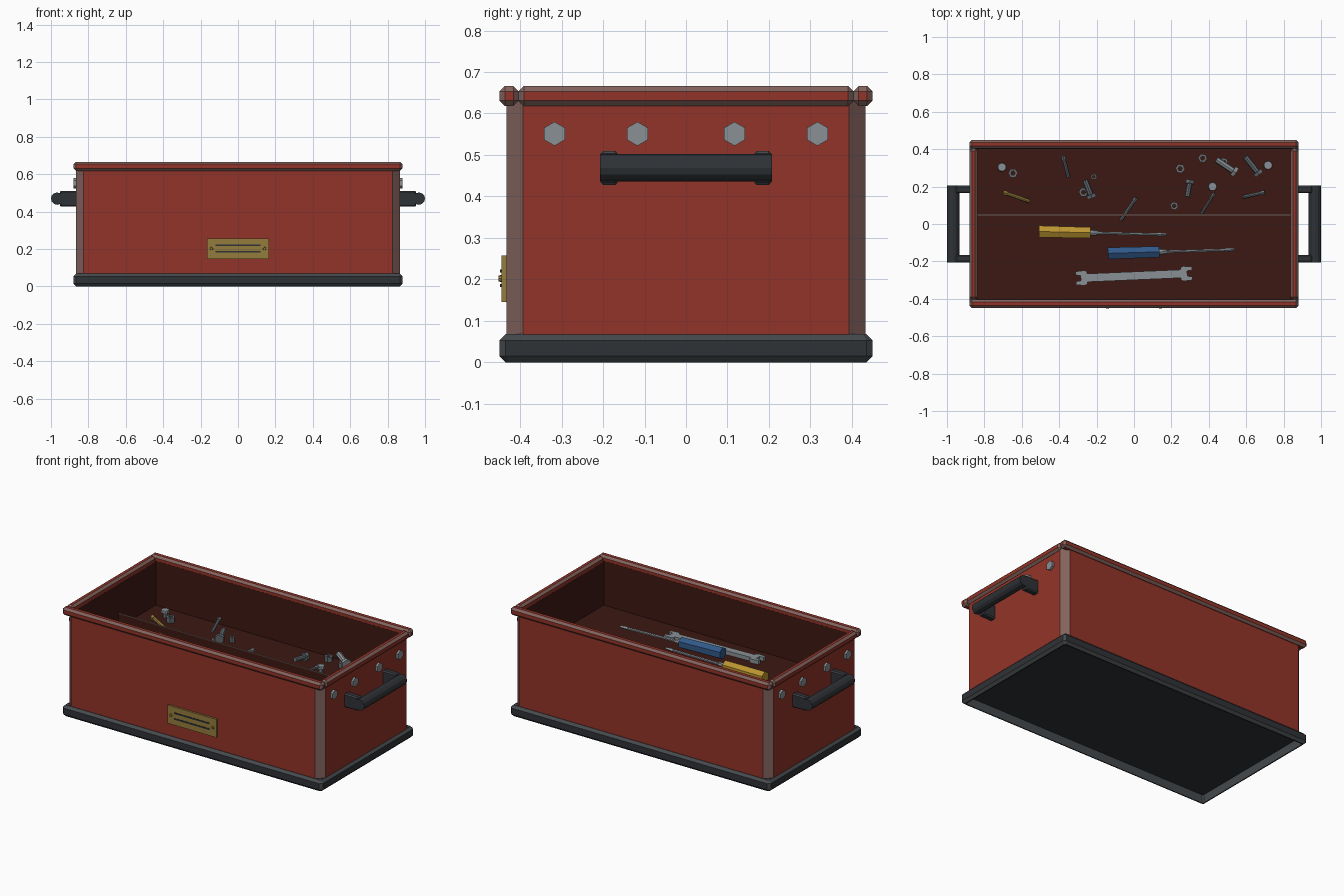
import bpy, bmesh, math
from mathutils import Vector, Matrix

if "Cube" in bpy.data.objects:
    bpy.data.objects.remove(bpy.data.objects["Cube"])


def mat(name, r, g, b):
    m = bpy.data.materials.new(name)
    m.diffuse_color = (r, g, b, 1)
    m.use_nodes = True
    m.node_tree.nodes["Principled BSDF"].inputs["Base Color"].default_value = m.diffuse_color
    return m


RED = mat("red_paint", 0.29, 0.034, 0.021)
INNER = mat("dark_interior", 0.046, 0.009, 0.006)
WORN = mat("worn_edge", 0.23, 0.125, 0.11)
DARK = mat("dark_steel", 0.028, 0.032, 0.037)
DARK_EDGE = mat("dark_steel_edge", 0.06, 0.067, 0.072)
METAL = mat("bare_metal", 0.25, 0.28, 0.30)
DULL = mat("dull_metal", 0.13, 0.15, 0.165)
BRASS = mat("brass", 0.30, 0.20, 0.045)
YELLOW = mat("yellow_grip", 0.5, 0.3, 0.03)
BLUE = mat("blue_grip", 0.03, 0.10, 0.25)

FLOOR = 0.365


def finish(bm, name, *mats):
    bmesh.ops.recalc_face_normals(bm, faces=bm.faces)
    me = bpy.data.meshes.new(name)
    bm.to_mesh(me)
    bm.free()
    for m in mats:
        me.materials.append(m)
    ob = bpy.data.objects.new(name, me)
    bpy.context.collection.objects.link(ob)
    return ob


def box(name, lo, hi, material, bevel=0, edge=None):
    lo, hi = Vector(lo), Vector(hi)
    bm = bmesh.new()
    bmesh.ops.create_cube(bm, size=1, matrix=Matrix.Translation((lo + hi) / 2)
                          @ Matrix.Diagonal((*(hi - lo), 1)))
    ob = finish(bm, name, material, *([edge] if edge else []))
    if bevel:
        mod = ob.modifiers.new("chamfer", 'BEVEL')
        mod.width = bevel
        mod.segments = 1
        if edge:
            mod.material = 1
    return ob


def rod(bm, a, b, r, sides=8, r2=None, spin=0, index=0):
    a, b = Vector(a), Vector(b)
    d = b - a
    m = (Matrix.Translation((a + b) / 2) @ d.to_track_quat('Z', 'Y').to_matrix().to_4x4()
         @ Matrix.Rotation(spin, 4, 'Z'))
    old = set(bm.faces)
    bmesh.ops.create_cone(bm, cap_ends=True, segments=sides, radius1=r,
                          radius2=r if r2 is None else r2, depth=d.length, matrix=m)
    for f in set(bm.faces) - old:
        f.material_index = index


# Outer wall with wide worn chamfers at the four corners
X, Y, C = 0.866, 0.433, 0.04
ring = [(X - C, -Y), (X, C - Y), (X, Y - C), (X - C, Y),
        (C - X, Y), (-X, Y - C), (-X, C - Y), (C - X, -Y)]
bm = bmesh.new()
low = [bm.verts.new((x, y, 0.055)) for x, y in ring]
top = [bm.verts.new((x, y, 0.64)) for x, y in ring]
for i in range(8):
    j = (i + 1) % 8
    bm.faces.new((low[i], low[j], top[j], top[i])).material_index = (i + 1) % 2
finish(bm, "outer_walls", RED, WORN)

# Interior liner, floor and divider
for s, n in ((-1, "left"), (1, "right")):
    x0, x1 = sorted((s * 0.838, s * 0.848))
    box(f"inner_wall_{n}", (x0, -0.405, FLOOR), (x1, 0.405, 0.635), INNER)
for s, n in ((-1, "front"), (1, "back")):
    y0, y1 = sorted((s * 0.402, s * 0.412))
    box(f"inner_wall_{n}", (-0.84, y0, FLOOR), (0.84, y1, 0.635), INNER)
box("tray_floor", (-0.84, -0.405, FLOOR - 0.02), (0.84, 0.405, FLOOR), INNER)
box("tray_divider", (-0.84, 0.043, FLOOR), (0.84, 0.053, 0.448), INNER)
box("divider_edge", (-0.84, 0.043, 0.448), (0.84, 0.053, 0.451), WORN)

# Base skid: a chamfered frame around a recessed bottom plate
bm = bmesh.new()
c, lip, recess = 0.015, 0.022, 0.052
profile = [(lip, 0), (c, 0), (0, c), (0, 0.068 - c), (c, 0.068), (0.03, 0.068), (lip, recess)]
loops = []
for inset, z in profile:
    x, y = 0.88 - inset, 0.45 - inset
    k = c if inset < c else c * 0.5
    loops.append([bm.verts.new((px, py, z)) for px, py in (
        (x - k, -y), (x, k - y), (x, y - k), (x - k, y),
        (k - x, y), (-x, y - k), (-x, k - y), (k - x, -y))])
for a, b, e in [(0, 1, 0), (1, 2, 1), (2, 3, 0), (3, 4, 1), (4, 5, 0), (0, 6, 1)]:
    for i in range(8):
        j = (i + 1) % 8
        f = bm.faces.new((loops[a][i], loops[a][j], loops[b][j], loops[b][i]))
        f.material_index = 1 if e or i % 2 == 0 else 0
bm.faces.new(loops[6])
finish(bm, "base_skid", DARK, DARK_EDGE)

# Rim rails
for s, n in ((-1, "front"), (1, "back")):
    y0, y1 = sorted((s * 0.403, s * 0.45))
    box(f"rim_{n}", (-0.88, y0, 0.618), (0.88, y1, 0.666), RED, 0.013, WORN)
for s, n in ((-1, "left"), (1, "right")):
    x0, x1 = sorted((s * 0.836, s * 0.88))
    box(f"rim_{n}", (x0, -0.404, 0.618), (x1, 0.404, 0.666), RED, 0.013, WORN)

# End handles with brackets, and hex bolt heads
for s, n in ((-1, "left"), (1, "right")):
    for t, k in ((-1, "front"), (1, "back")):
        x0, x1 = sorted((s * 0.86, s * 0.953))
        y0, y1 = sorted((t * 0.165, t * 0.205))
        box(f"handle_bracket_{n}_{k}", (x0, y0, 0.427), (x1, y1, 0.51), DARK, 0.006, DARK_EDGE)
    bm = bmesh.new()
    rod(bm, (s * 0.967, -0.207, 0.469), (s * 0.967, 0.207, 0.469), 0.033, 12)
    finish(bm, f"handle_bar_{n}", DARK)
    bm = bmesh.new()
    for y in (-0.317, -0.117, 0.117, 0.317):
        v = bmesh.ops.create_cone(bm, cap_ends=True, segments=6, radius1=0.029, radius2=0.029,
                                  depth=0.022)["verts"]
        bmesh.ops.transform(bm, verts=v, matrix=Matrix.Translation((s * 0.868, y, 0.551))
                            @ Matrix.Rotation(math.pi / 2, 4, 'Y')
                            @ Matrix.Rotation(math.pi / 6, 4, 'Z'))
    finish(bm, f"side_bolts_{n}", METAL)

# Brass plate with two bars and two rivets
box("name_plate", (-0.165, -0.445, 0.146), (0.165, -0.43, 0.257), BRASS)
for z, n in ((0.22, "upper"), (0.185, "lower")):
    box(f"plate_bar_{n}", (-0.12, -0.448, z - 0.004), (0.12, -0.44, z + 0.004), DARK)
bm = bmesh.new()
for x in (-0.142, 0.142):
    rod(bm, (x, -0.44, 0.202), (x, -0.452, 0.202), 0.01, 8, 0.007)
finish(bm, "plate_rivets", BRASS)


# Screwdrivers: hexagonal grip, ferrule, shaft and flat tip
def screwdriver(name, a, b, z, grip):
    a, b = Vector((*a, z)), Vector((*b, z - 0.01))
    d = (b - a).normalized()
    bm = bmesh.new()
    rod(bm, a, a + d * 0.275, 0.036, 6, 0.034)
    rod(bm, a + d * 0.275, a + d * 0.315, 0.017, 8, 0.013, index=1)
    rod(bm, a + d * 0.31, b - d * 0.05, 0.008, 6, index=1)
    rod(bm, b - d * 0.05, b, 0.011, 4, 0.007, index=1)
    finish(bm, name, grip, METAL)


screwdriver("yellow_screwdriver", (-0.508, -0.04), (0.175, -0.057), 0.42, YELLOW)
screwdriver("blue_screwdriver", (-0.14, -0.157), (0.54, -0.137), 0.425, BLUE)

# Double open-ended wrench
q = [(0.25, 0.022), (0.25, 0.034), (0.265, 0.04), (0.312, 0.036), (0.312, 0.017), (0.285, 0.014)]
outline = (q + [(x, -y) for x, y in reversed(q)] + [(-x, -y) for x, y in q]
           + [(-x, y) for x, y in reversed(q)])
bm = bmesh.new()
face = bm.faces.new([bm.verts.new((x, y, 0)) for x, y in outline])
ext = bmesh.ops.extrude_face_region(bm, geom=[face])["geom"]
bmesh.ops.translate(bm, vec=(0, 0, 0.024),
                    verts=[g for g in ext if isinstance(g, bmesh.types.BMVert)])
wrench = finish(bm, "wrench", METAL)
wrench.location = (0, -0.277, FLOOR)
wrench.rotation_euler.z = 0.043

# Loose bolts and pins: head end, tip end, shaft radius, material
bolts = [((-0.38, 0.365), (-0.35, 0.25), 0.010, DULL), ((-0.225, 0.14), (-0.262, 0.235), 0.016, DULL),
         ((0.012, 0.14), (-0.07, 0.022), 0.010, DULL), ((0.30, 0.235), (0.285, 0.145), 0.014, DULL),
         ((0.43, 0.165), (0.36, 0.055), 0.008, DULL), ((0.545, 0.275), (0.44, 0.345), 0.017, METAL),
         ((0.67, 0.265), (0.595, 0.36), 0.016, DULL), ((-0.70, 0.17), (-0.56, 0.122), 0.011, BRASS),
         ((0.70, 0.17), (0.585, 0.145), 0.010, DULL)]
for i, (a, b, r, m) in enumerate(bolts):
    thick = r > 0.012
    a, b = Vector((*a, 0.42)), Vector((*b, 0.43 if thick else 0.39))
    d = (b - a).normalized()
    bm = bmesh.new()
    rod(bm, a, a + d * 0.02, r * (1.8 if thick else 1.3), 6)
    rod(bm, a + d * 0.02, b, r, 8)
    finish(bm, f"loose_bolt_{i + 1}", m)

# Hex nuts with a real hole
nuts = [(-0.647, 0.272, 0.026), (-0.27, 0.17, 0.026), (-0.215, 0.252, 0.017), (0.247, 0.296, 0.026),
        (0.367, 0.352, 0.025), (0.215, 0.097, 0.023), (0.48, 0.33, 0.025)]
for i, (x, y, r) in enumerate(nuts):
    bm = bmesh.new()
    rings = [[bm.verts.new((x + k * r * math.cos(t * math.pi / 3 + i),
                            y + k * r * math.sin(t * math.pi / 3 + i), z)) for t in range(6)]
             for k, z in ((1, FLOOR), (1, 0.396), (0.45, 0.396), (0.45, FLOOR))]
    for n in range(4):
        p, s = rings[n], rings[(n + 1) % 4]
        for t in range(6):
            bm.faces.new((p[t], p[(t + 1) % 6], s[(t + 1) % 6], s[t]))
    finish(bm, f"hex_nut_{i + 1}", DULL)

# Round-headed studs standing on the floor
for i, (x, y) in enumerate([(-0.706, 0.304), (0.42, 0.20), (0.717, 0.314)]):
    bm = bmesh.new()
    rod(bm, (x, y, FLOOR), (x, y, 0.395), 0.012, 8)
    rod(bm, (x, y, 0.395), (x, y, 0.41), 0.025, 10, 0.022)
    finish(bm, f"round_stud_{i + 1}", METAL)
